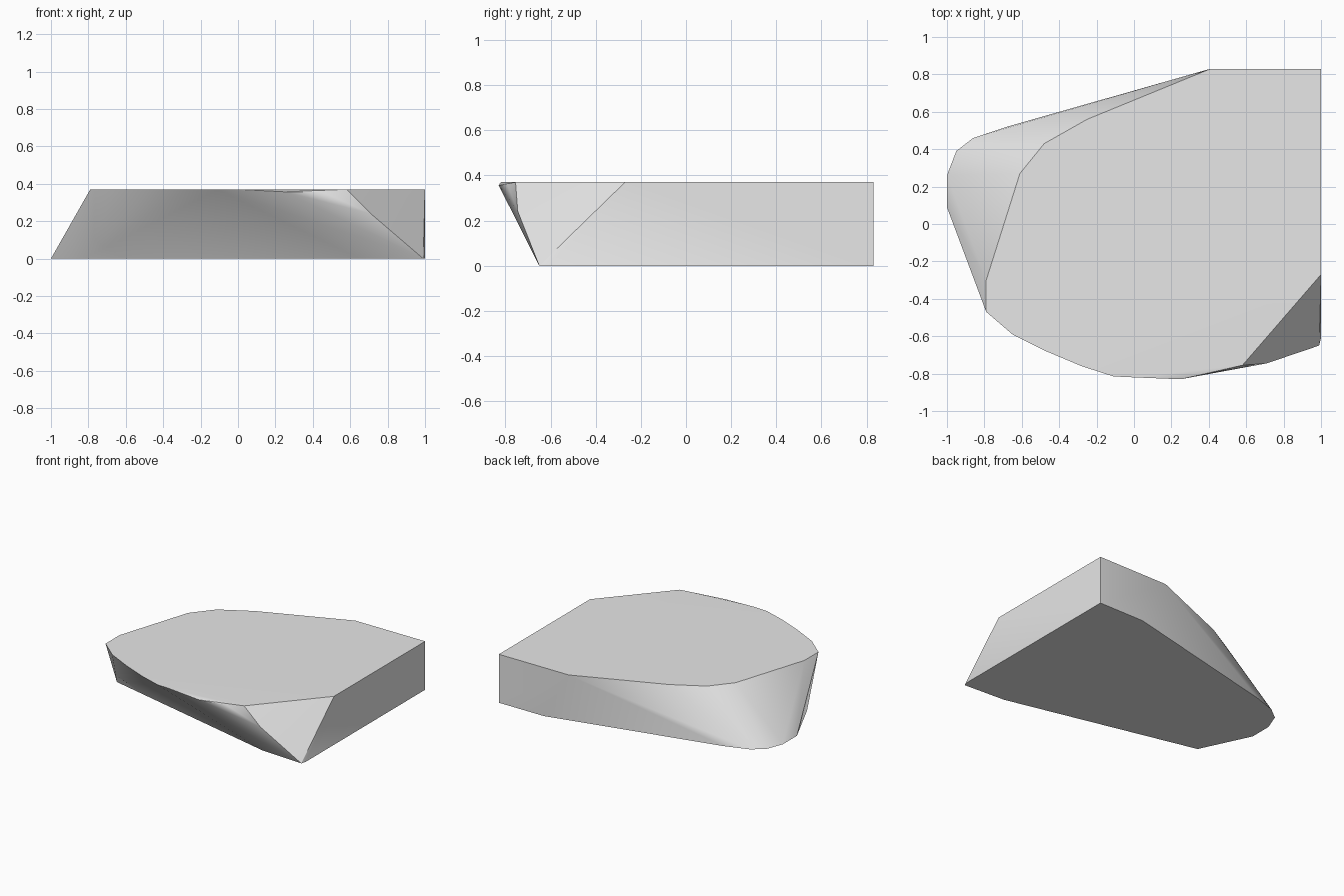
import bpy
import bmesh
import math

cube = bpy.data.objects.get("Cube")
if cube:
    bpy.data.objects.remove(cube, do_unlink=True)

HEIGHT = 0.37


def flat_material(name, colour):
    material = bpy.data.materials.new(name)
    material.use_nodes = True
    material.diffuse_color = colour
    shader = next(n for n in material.node_tree.nodes if n.type == "BSDF_PRINCIPLED")
    shader.inputs["Base Color"].default_value = colour
    return material


def lift(outline, z):
    """Turn a plan outline into points at one height."""
    return [(x, y, z) for x, y in outline]


def hull_object(name, points, material):
    """Wrap a convex skin around the outlines and merge its flat facets."""
    bm = bmesh.new()
    for point in points:
        bm.verts.new(point)
    result = bmesh.ops.convex_hull(bm, input=bm.verts[:])
    spare = {g for g in result["geom_interior"] + result["geom_unused"]
             if isinstance(g, bmesh.types.BMVert) and g.is_valid}
    bmesh.ops.delete(bm, geom=list(spare), context="VERTS")
    bmesh.ops.dissolve_limit(bm, angle_limit=math.radians(0.5),
                             verts=bm.verts[:], edges=bm.edges[:])
    bmesh.ops.recalc_face_normals(bm, faces=bm.faces[:])
    mesh = bpy.data.meshes.new(name)
    bm.to_mesh(mesh)
    bm.free()
    mesh.materials.append(material)
    obj = bpy.data.objects.new(name, mesh)
    bpy.context.collection.objects.link(obj)
    return obj


# Upper rim: square back corner, cut left back, rounded front
top_outline = [
    (1, 0.83), (0.41, 0.83), (-0.25, 0.56), (-0.48, 0.43), (-0.61, 0.27),
    (-0.79, -0.3), (-0.79, -0.47), (-0.65, -0.59), (-0.47, -0.68),
    (-0.28, -0.76), (-0.11, -0.815), (0, -0.82), (0.58, -0.755), (1, -0.27),
]

# Lower rim: shifted towards the back, leaving sloping walls
bottom_outline = [
    (1, 0.83), (0.62, 0.83), (-0.68, 0.52), (-0.86, 0.46), (-0.95, 0.39),
    (-1, 0.26), (-1, 0.09), (-0.82, -0.29), (0.65, -0.63), (0.99, -0.65),
    (1, -0.61),
]

# Slightly lowered front lip and the bend beside the corner facet
front_lip = [(0.25, -0.83, 0.357), (0.45, -0.79, 0.357), (0.71, -0.745, 0.24)]

grey = flat_material("plain grey", (0.8, 0.8, 0.8, 1))
slab = hull_object("tapered_slab",
                   lift(top_outline, HEIGHT) + lift(bottom_outline, 0) + front_lip,
                   grey)

# Soft walls with crisp rims
bpy.ops.object.select_all(action="DESELECT")
slab.select_set(True)
bpy.context.view_layer.objects.active = slab
bpy.ops.object.shade_smooth_by_angle(angle=math.radians(30))
